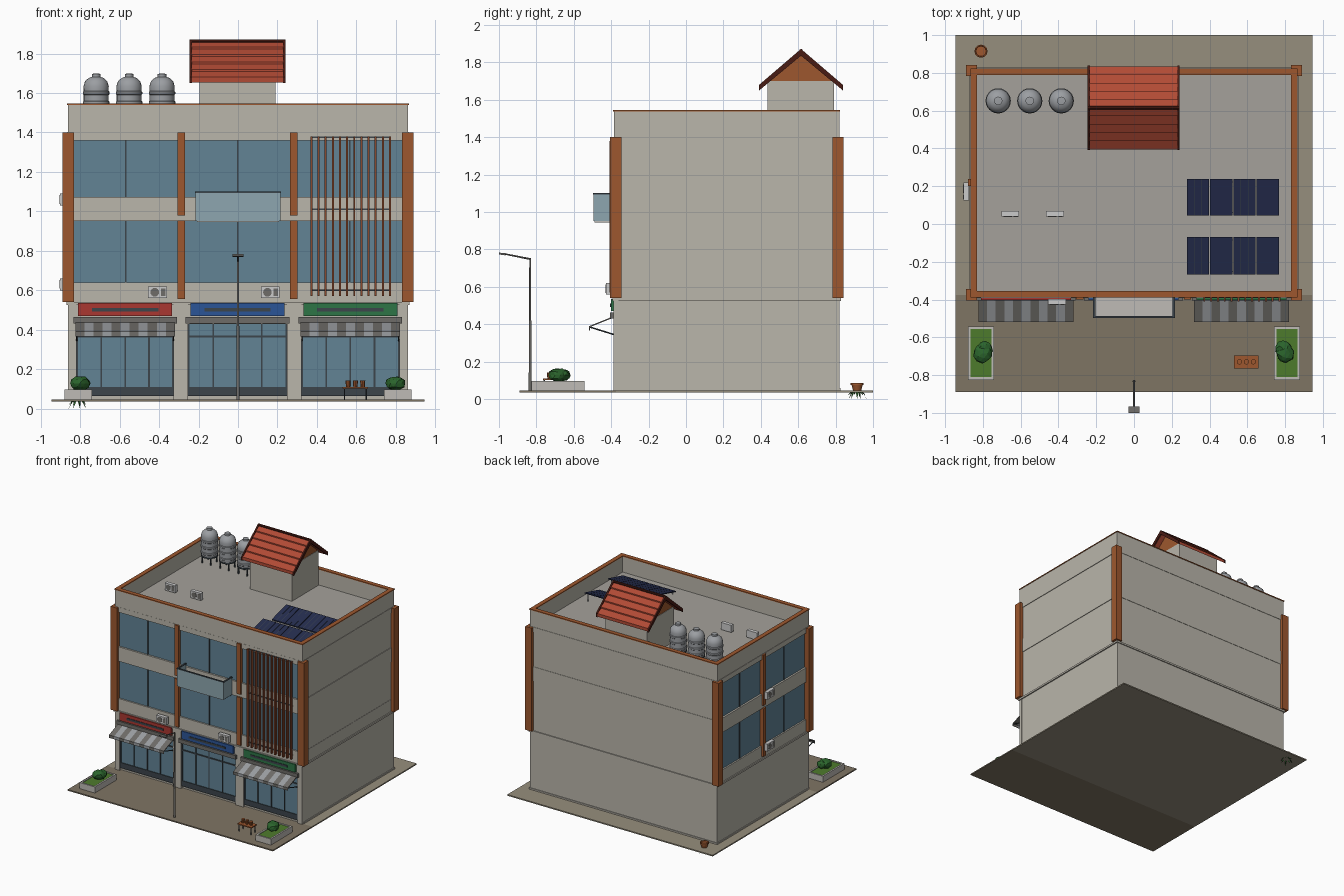
import bpy, bmesh, math, random
from mathutils import Vector, Matrix

if "Cube" in bpy.data.objects:
    bpy.data.objects.remove(bpy.data.objects["Cube"])

random.seed(4)


def mat(name, hexcol):
    m = bpy.data.materials.new(name)
    c = [int(hexcol[i:i + 2], 16) / 255 for i in (0, 2, 4)]
    m.diffuse_color = (*[v ** 2.2 for v in c], 1)
    m.use_nodes = True
    m.node_tree.nodes["Principled BSDF"].inputs["Base Color"].default_value = m.diffuse_color
    return m


WALL, DECK, PAVE, COURT = mat("wall", "B8B4A9"), mat("deck", "A3A099"), mat("paving", "958D7C"), mat("forecourt", "7E7464")
BROWN, FIN, GLASS, DARK = mat("brown", "9C5832"), mat("fin", "8A4A30"), mat("glass", "628294"), mat("frame", "3E464C")
STONE, METAL, RAIL = mat("stone", "BDBAB4"), mat("metal", "9A9DA1"), mat("railing_glass", "8CA5AE")
TILE, TRIM, NAVY = mat("tile", "B04C38"), mat("dark_trim", "4A211A"), mat("panel", "2A3150")
GRASS, LEAF, WHITE, GREY = mat("grass", "4F7A30"), mat("leaf", "2F6530"), mat("unit", "C9C9C5"), mat("dark_grey", "6E6C68")
SIGNS = [mat("sign_red", "A83A34"), mat("sign_blue", "2F5596"), mat("sign_green", "317448")]


def finish(name, bm, m):
    bmesh.ops.recalc_face_normals(bm, faces=bm.faces)
    me = bpy.data.meshes.new(name)
    bm.to_mesh(me)
    bm.free()
    ob = bpy.data.objects.new(name, me)
    bpy.context.collection.objects.link(ob)
    if m:
        me.materials.append(m)
    return ob


def box(name, x0, x1, y0, y1, z0, z1, m=None):
    bm = bmesh.new()
    mx = Matrix.Translation(((x0 + x1) / 2, (y0 + y1) / 2, (z0 + z1) / 2)) @ Matrix.Diagonal((x1 - x0, y1 - y0, z1 - z0, 1))
    bmesh.ops.create_cube(bm, size=1, matrix=mx)
    return finish(name, bm, m)


def prism(name, yz, x0, x1, m):
    # closed (y, z) outline extruded along x
    bm = bmesh.new()
    f = bm.faces.new([bm.verts.new((x0, y, z)) for y, z in yz])
    ext = bmesh.ops.extrude_face_region(bm, geom=[f])
    bmesh.ops.translate(bm, verts=[v for v in ext["geom"] if isinstance(v, bmesh.types.BMVert)], vec=(x1 - x0, 0, 0))
    return finish(name, bm, m)


def rod(name, a, b, r0, r1, m, n=8):
    a, b = Vector(a), Vector(b)
    bm = bmesh.new()
    mx = Matrix.Translation((a + b) / 2) @ (b - a).to_track_quat('Z', 'Y').to_matrix().to_4x4()
    bmesh.ops.create_cone(bm, cap_ends=True, segments=n, radius1=r0, radius2=r1, depth=(b - a).length, matrix=mx)
    return finish(name, bm, m)


def lathe(name, rz, x, y, m, n=24):
    bm = bmesh.new()
    vs = [bm.verts.new((r, 0, z)) for r, z in rz]
    es = [bm.edges.new(p) for p in zip(vs, vs[1:])]
    bmesh.ops.spin(bm, geom=vs + es, axis=(0, 0, 1), cent=(0, 0, 0), steps=n, angle=2 * math.pi)
    bmesh.ops.remove_doubles(bm, verts=bm.verts, dist=1e-5)
    bmesh.ops.translate(bm, verts=bm.verts, vec=(x, y, 0))
    ob = finish(name, bm, m)
    bpy.context.view_layer.objects.active = ob
    bpy.ops.object.select_all(action='DESELECT')
    ob.select_set(True)
    bpy.ops.object.shade_smooth_by_angle(angle=math.radians(35))
    return ob


# Ground
box("paving", -.945, .945, -.375, 1, .036, .046, PAVE)
box("forecourt", -.945, .945, -.89, -.375, .036, .046, COURT)

# Building core, floor bands and plinth
box("ground_floor_core", -.86, .86, -.365, .82, .046, .54, WALL)
box("upper_core", -.84, .86, -.36, .82, .53, 1.395, WALL)
box("plinth", -.866, .866, -.37, .826, .046, .058, WALL)
for z0, z1, e in ((.525, .54, .008), (.54, .64, .0), (.952, 1.072, .003), (1.36, 1.402, .003)):
    box("floor_band", -.862 - e, .862 + e, -.384 - e, .82 + e, z0, z1, WALL)
box("roof_deck", -.85, .85, -.37, .81, 1.39, 1.408, DECK)

# Parapet and coping
for nm, z0, z1, e, m in (("parapet", 1.39, 1.538, 0, WALL), ("coping", 1.538, 1.546, .004, BROWN)):
    for s in (-1, 1):
        xs = sorted((s * (.862 + e), s * (.834 - e)))
        box(nm + "_side", *xs, -.386 - e, .82 + e, z0, z1, m)
    box(nm + "_front", -.834, .834, -.386 - e, -.358 + e, z0, z1, m)
    box(nm + "_back", -.834, .834, .792 - e, .82 + e, z0, z1, m)

# Corner and intermediate columns
for x in (-.86, .86):
    for y in (-.375, .813):
        box("corner_column", x - .03, x + .03, y - .03, y + .03, .54, 1.4, BROWN)
for z0, z1 in ((.555, .955), (.98, 1.4)):
    for x in (-.287, .283):
        box("front_column", x - .019, x + .019, -.4, -.35, z0, z1, BROWN)
    box("left_column", -.878, -.83, .2, .238, z0, z1, BROWN)

# Upper windows on the front and left sides
for z0, z1 in ((.64, .952), (1.072, 1.36)):
    for x0, x1 in ((-.83, -.306), (-.268, .264), (.302, .83)):
        box("front_window", x0, x1, -.372, -.355, z0, z1, GLASS)
        box("front_mullion", (x0 + x1) / 2 - .004, (x0 + x1) / 2 + .004, -.378, -.36, z0, z1, DARK)
    for y0, y1 in ((-.345, .2), (.238, .783)):
        box("left_window", -.85, -.835, y0, y1, z0, z1, GLASS)
        box("left_mullion", -.855, -.84, (y0 + y1) / 2 - .004, (y0 + y1) / 2 + .004, z0, z1, DARK)

# Vertical fins and their rails
for i in range(12):
    x = .372 + i * .0362
    box("fin", x - .005, x + .005, -.41, -.388, .57, 1.38, FIN)
for z in (.6, 1.01, 1.375):
    box("fin_rail", .37, .775, -.392, -.375, z - .004, z + .004, DARK)

# Shopfronts with signs
for x in (-.84, -.29, .285, .84):
    w = .022 if abs(x) > .5 else .036
    box("pier", x - w, x + w, -.388, -.36, .046, .53, WALL)
box("shop_lintel", -.86, .86, -.382, -.36, .43, .53, WALL)
for i, (x0, x1) in enumerate(((-.818, -.326), (-.254, .249), (.321, .818))):
    c = (x0 + x1) / 2
    box("shop_glass", x0, x1, -.374, -.36, .1, .43, GLASS)
    box("shop_base", x0, x1, -.38, -.36, .065, .11, DARK)
    box("shop_transom", x0, x1, -.38, -.36, .36, .37, DARK)
    for k in range(5):
        x = x0 + .004 + k * (x1 - x0 - .008) / 4
        box("shop_mullion", x - .004, x + .004, -.38, -.36, .1, .43, DARK)
    box("shop_canopy_box", c - .263, c + .263, -.405, -.37, .432, .464, GREY)
    box("sign", c - .238, c + .238, -.402, -.38, .47, .535, SIGNS[i])
    box("sign_bar", c - .168, c + .168, -.406, -.4, .493, .51, DARK)
    if i == 1:
        continue
    # Striped awning with valance and arms
    n = 11
    for k in range(n):
        a = c - .252 + k * .504 / n
        prism("awning_stripe", [(-.39, .442), (-.518, .39), (-.518, .366), (-.513, .366), (-.513, .385), (-.39, .434)],
              a, a + .504 / n, METAL if k % 2 else GREY)
    for x in (c - .245, c + .245):
        rod("awning_arm", (x, -.514, .385), (x, -.385, .345), .004, .004, DARK, 6)

# Balcony
box("balcony_slab", -.207, .207, -.49, -.37, .945, .962, STONE)
box("balcony_front_glass", -.215, .215, -.495, -.489, .952, 1.095, RAIL)
box("balcony_front_rail", -.218, .218, -.498, -.487, 1.093, 1.101, DARK)
for x in (-.211, .211):
    box("balcony_side_glass", x - .003, x + .003, -.49, -.385, .952, 1.095, RAIL)
    box("balcony_side_rail", x - .006, x + .006, -.495, -.385, 1.093, 1.101, DARK)


# Air conditioning units: on front wall, roof and left wall
def aircon(x, y, z, turn):
    parts = [box("aircon_body", -.047, .047, -.015, .015, 0, .06, WHITE),
             rod("aircon_fan", (-.014, -.0175, .03), (-.014, -.012, .03), .022, .022, GREY, 16),
             box("aircon_grille", .018, .04, -.017, -.012, .01, .05, GREY)]
    for p in parts:
        p.data.transform(Matrix.Translation((x, y, z)) @ Matrix.Rotation(turn, 4, 'Z'))


for x in (-.408, .163):
    aircon(x, -.412, .56, 0)
for x in (-.655, -.418):
    aircon(x, .055, 1.415, 0)
for z in (.6, 1.03):
    aircon(-.888, .172, z, -math.pi / 2)

# Water tanks on legged stands
for x in (-.719, -.552, -.385):
    prof = [(0, 1.475), (.062, 1.475)]
    for z in (1.5, 1.55, 1.6):
        prof += [(.063, z - .01), (.067, z - .006), (.067, z + .006), (.063, z + .01)]
    prof += [(.064, 1.635), (.056, 1.66), (.038, 1.676), (.022, 1.682), (.022, 1.697), (0, 1.699)]
    lathe("water_tank", prof, x, .652, METAL)
    rod("tank_stand", (x, .652, 1.465), (x, .652, 1.476), .066, .066, DARK, 16)
    for k in range(4):
        a = math.pi / 4 + k * math.pi / 2
        px, py = x + .056 * math.cos(a), .652 + .056 * math.sin(a)
        rod("tank_leg", (px, py, 1.4), (px, py, 1.47), .006, .006, DARK, 6)

# Stair house with tiled gable roof
cy, half, ze, zr = .615, .22, 1.672, 1.862
slope = (zr - ze) / half
box("stair_house", -.195, .19, .437, .79, 1.4, 1.70, WALL)
prism("gable_fill", [(.437, 1.69), (.79, 1.69), (cy, 1.845)], -.192, .187, BROWN)
for s in (-1, 1):
    pts = [(cy, zr - .022), (cy + s * half, ze - .018)]
    for i in range(5):
        d0, d1 = half * (1 - i / 5), half * (1 - (i + 1) / 5)
        pts += [(cy + s * d0, zr - slope * d0 + .008), (cy + s * d1, zr - slope * d1 - .002)]
    prism("tiled_slope", pts, -.238, .233, TILE)
    barge = [(cy, zr + .01), (cy + s * (half + .004), ze + .008), (cy + s * (half + .004), ze - .022), (cy, zr - .026)]
    for x in (-.246, .229):
        prism("barge_board", barge, x, x + .013, TRIM)
rod("ridge_cap", (-.243, cy, zr), (.238, cy, zr), .01, .01, TRIM)

# Solar panels, tilted towards the front
for y0, y1 in ((-.267, -.07), (.045, .237)):
    for i in range(4):
        x = .28 + i * .123
        prism("solar_panel", [(y0, 1.425), (y1, 1.475), (y1, 1.483), (y0, 1.433)], x, x + .118, NAVY)
        for k in (1, 2):
            g = x + k * .118 / 3
            prism("solar_line", [(y0, 1.433), (y1, 1.483), (y1, 1.484), (y0, 1.434)], g - .001, g + .001, DARK)
    for x in (.3, .52, .745):
        rod("solar_leg", (x, y1 - .015, 1.4), (x, y1 - .015, 1.474), .004, .004, METAL, 6)
        rod("solar_foot", (x, y0 + .015, 1.4), (x, y0 + .015, 1.43), .004, .004, METAL, 6)

# Planters with bushes
for s in (-1, 1):
    c = s * .81
    for x in (c - .063, c + .063):
        box("planter_side", x - .007, x + .007, -.825, -.543, .04, .096, STONE)
    for y in (-.818, -.55):
        box("planter_end", c - .056, c + .056, y - .007, y + .007, .04, .096, STONE)
    box("planter_grass", c - .056, c + .056, -.811, -.557, .04, .09, GRASS)
    for dx, dy, r in ((0, -.685, .05), (-.012 * s, -.66, .042)):
        bm = bmesh.new()
        bmesh.ops.create_icosphere(bm, subdivisions=2, radius=r)
        for v in bm.verts:
            v.co *= random.uniform(.9, 1.1)
            v.co.z *= .75
            v.co += Vector((s * .802 + dx, dy, .128))
        finish("bush", bm, LEAF)

# Bench table with three pots
box("table_top", .53, .66, -.765, -.695, .102, .111, BROWN)
for x in (.54, .65):
    for y in (-.757, -.703):
        rod("table_leg", (x, y, .046), (x, y, .104), .004, .004, DARK, 6)
for x in (.558, .595, .632):
    rod("table_pot", (x, -.73, .11), (x, -.73, .143), .011, .014, BROWN, 10)

# Street lamp
rod("lamp_base", (0, -.833, .046), (0, -.833, .42), .008, .007, GREY, 12)
rod("lamp_pole", (0, -.833, .42), (0, -.833, .75), .0055, .005, GREY, 12)
rod("lamp_arm", (0, -.83, .748), (0, -.97, .776), .005, .004, GREY)
prism("lamp_head", [(-.965, .768), (-1, .773), (-1, .783), (-.965, .78)], -.028, .028, GREY)

# Small pot with drooping leaves
lathe("pot", [(0, .047), (.022, .047), (.03, .076), (.035, .076), (.035, .087), (.029, .087), (.027, .075), (0, .075)], -.81, .915, BROWN, 12)
for k in range(9):
    a = k * 2 * math.pi / 9
    d = Vector((math.cos(a), math.sin(a), 0))
    o = Vector((-.81, .915, .05))
    mid, tip = o + d * .028 + Vector((0, 0, -.008)), o + d * .052 + Vector((0, 0, -.05 if k % 2 == 0 else -.03))
    w = Vector((-d.y, d.x, 0)) * .008
    bm = bmesh.new()
    bm.faces.new([bm.verts.new(p) for p in (o, mid + w, tip, mid - w)])
    finish("pot_leaf", bm, LEAF)
